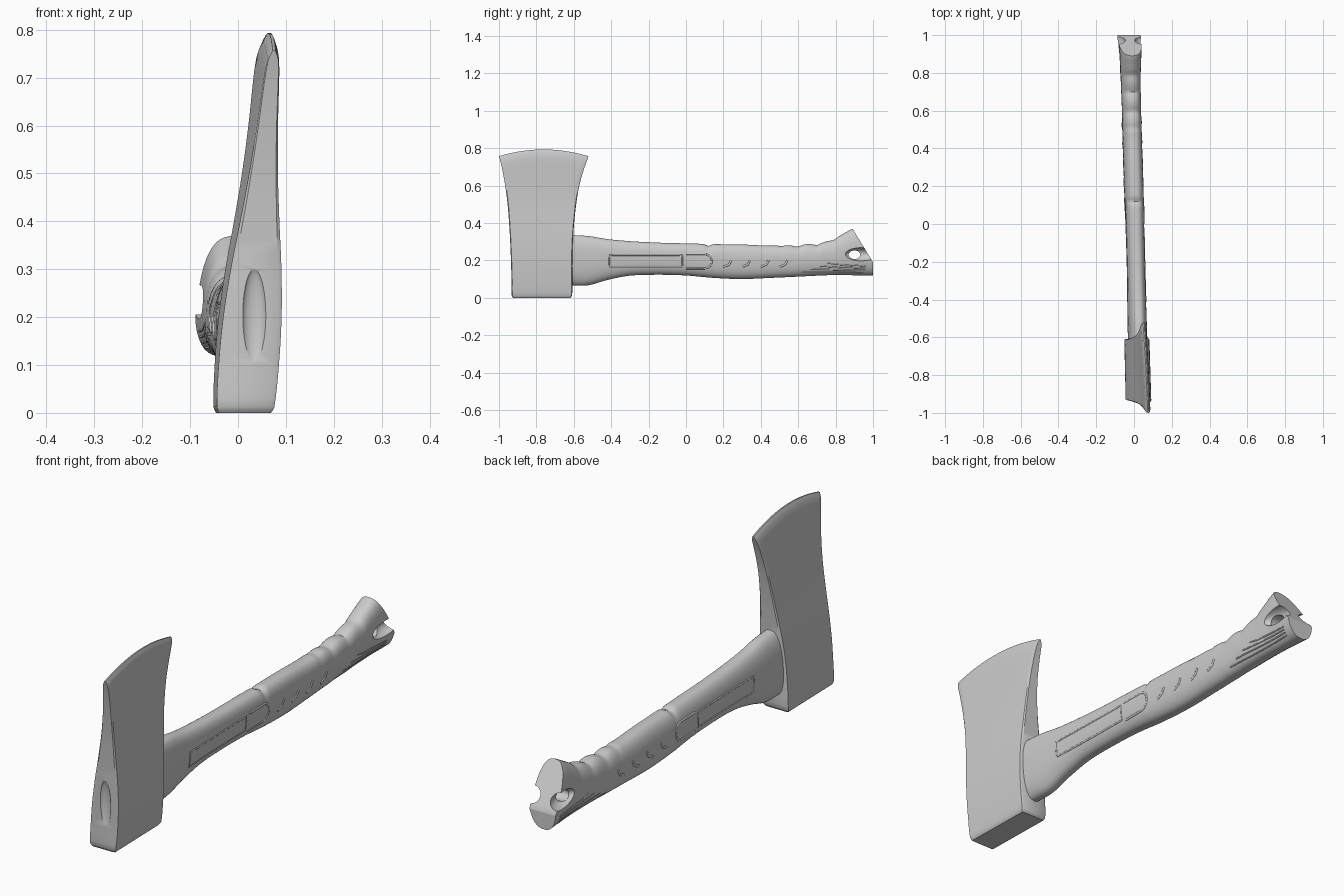
import bpy, bmesh, math
from mathutils import Vector

if "Cube" in bpy.data.objects:
    bpy.data.objects.remove(bpy.data.objects["Cube"])

LEAN = 0.075  # whole tool leans sideways with height


def interp(table, u, col):
    """Catmull-Rom style interpolation of one column of a table keyed on column 0."""
    n = len(table)
    i = max(j for j in range(n - 1) if j == 0 or table[j][0] <= u)
    slope = lambda a, b: (table[b][col] - table[a][col]) / (table[b][0] - table[a][0])
    a, b = table[i], table[i + 1]
    h = b[0] - a[0]
    t = min(max((u - a[0]) / h, 0), 1)
    m0 = slope(max(i - 1, 0), i + 1) * h
    m1 = slope(i, min(i + 2, n - 1)) * h
    return ((2*t**3 - 3*t*t + 1) * a[col] + (t**3 - 2*t*t + t) * m0
            + (3*t*t - 2*t**3) * b[col] + (t**3 - t*t) * m1)


def loft(name, rings):
    """Skin closed rings; caps are strips joining opposite points of each end ring."""
    bm = bmesh.new()
    vs = [[bm.verts.new(p) for p in r] for r in rings]
    n = len(rings[0])
    for a, b in zip(vs, vs[1:]):
        for i in range(n):
            bm.faces.new((a[i], a[(i + 1) % n], b[(i + 1) % n], b[i]))
    for r in (vs[0], vs[-1]):
        for i in range(n // 2 - 1):
            bm.faces.new((r[i], r[i + 1], r[n - 2 - i], r[n - 1 - i]))
    bmesh.ops.recalc_face_normals(bm, faces=bm.faces[:])
    me = bpy.data.meshes.new(name)
    bm.to_mesh(me)
    bm.free()
    ob = bpy.data.objects.new(name, me)
    bpy.context.collection.objects.link(ob)
    return ob


def activate(ob):
    bpy.ops.object.select_all(action='DESELECT')
    ob.select_set(True)
    bpy.context.view_layer.objects.active = ob


def carve(ob, loc, radii):
    """Subtract an ellipsoid."""
    bpy.ops.mesh.primitive_uv_sphere_add(segments=40, ring_count=24, radius=1, location=loc)
    cutter = bpy.context.object
    cutter.scale = radii
    cutter.hide_render = True
    activate(ob)
    m = ob.modifiers.new("carve", 'BOOLEAN')
    m.operation, m.solver, m.object = 'DIFFERENCE', 'EXACT', cutter
    bpy.ops.object.modifier_apply(modifier=m.name)
    bpy.data.objects.remove(cutter)


def smooth(ob, deg):
    activate(ob)
    bpy.ops.object.shade_smooth_by_angle(angle=math.radians(deg))


# Axe head: height, front y, back y, half thickness
HEAD = [(0.0, -.925, -.617, .054), (.012, -.932, -.609, .060), (.1, -.933, -.608, .063),
        (.2, -.936, -.608, .061), (.3, -.940, -.605, .053), (.4, -.946, -.598, .041),
        (.5, -.954, -.587, .030), (.6, -.967, -.570, .022), (.7, -.985, -.542, .016),
        (.738, -.995, -.527, .012), (.757, -1.0, -.522, .003)]
ts = [-1, -.975] + [k / 10 for k in range(-9, 10)] + [.975, 1]
levels = [0, .006, .012] + [.03 + .0236 * k for k in range(31)] + [.75, .757]
rings = []
for z in levels:
    yf, yb, hw = (interp(HEAD, z, c) for c in (1, 2, 3))
    ring = []
    for s, order in ((1, ts), (-1, ts[::-1])):
        for t in order:
            y = (yf + yb) / 2 + (yb - yf) / 2 * t
            zz = z + .036 * (1 - t * t) * (z / .757) ** 3
            twist = -(y + .93) * (.022 + .04 * zz)
            w = hw * (.86 if abs(t) == 1 else 1)
            ring.append((.015 + LEAN * zz + twist + s * w, y, zz))
    rings.append(ring)
head = loft("axe_head", rings)
carve(head, (.034, -.945, .195), (.027, .02, .108))  # shallow oval of the eye
smooth(head, 32)

# Handle: y, top z, bottom z, half width
HANDLE = [(-.75, .335, .065, .049), (-.61, .335, .065, .049), (-.52, .330, .067, .049),
          (-.42, .314, .095, .048), (-.3, .303, .118, .047), (-.15, .295, .123, .047),
          (0, .291, .119, .048), (.15, .287, .106, .050), (.3, .285, .100, .050),
          (.45, .279, .106, .050), (.6, .284, .113, .050), (.7, .293, .118, .051),
          (.78, .310, .121, .052), (.84, .342, .121, .054), (.9, .372, .120, .057),
          (1.0, .375, .118, .065)]
POW = 2.5


def section(y):
    top, bot, w = (interp(HANDLE, y, c) for c in (1, 2, 3))
    if .49 < y < .81:  # finger scallops
        top -= .012 * (1 - abs(math.sin(math.pi * (y - .49) / .105))) * min(1, (y - .49) / .03, (.81 - y) / .03)
    top -= .010 * math.exp(-((y - .12) / .015) ** 2)  # notch ahead of the grip
    return top, bot, w


def axis_x(y, z):
    return .004 - .0245 * y - .006 * max(0, y) ** 2 + LEAN * (z - .2)


def side_point(y, z, s, lift=0):
    top, bot, w = section(y)
    t = min(abs((z - (top + bot) / 2) / ((top - bot) / 2)), .97)
    return (axis_x(y, z) + s * (w * (1 - t ** POW) ** (1 / POW) + lift), y, z)


N = 40
rings = []
for k in range(176):
    y = -.75 + .01 * k
    top, bot, w = section(y)
    ring = []
    for i in range(N):
        a = 2 * math.pi * (i + .5) / N
        c, s = math.cos(a), math.sin(a)
        z = (top + bot) / 2 + (top - bot) / 2 * math.copysign(abs(c) ** (2 / POW), c)
        ring.append((axis_x(y, z) + w * math.copysign(abs(s) ** (2 / POW), s), y, z))
    rings.append(ring)
handle = loft("handle", rings)

# Slanted butt end
bm = bmesh.new()
bm.from_mesh(handle.data)
bmesh.ops.bisect_plane(bm, geom=bm.verts[:] + bm.edges[:] + bm.faces[:],
                       plane_co=(0, 1, .19), plane_no=Vector((0, .18, .11)).normalized(),
                       clear_outer=True)
bmesh.ops.holes_fill(bm, edges=[e for e in bm.edges if e.is_boundary])
bmesh.ops.recalc_face_normals(bm, faces=bm.faces[:])
bm.to_mesh(handle.data)
bm.free()

# Lanyard hole with a scoop on each side running out to the butt
cx = axis_x(.92, .235)
for s in (-1, 1):
    carve(handle, (cx + s * .066, .935, .232), (.046, .085, .036))
carve(handle, (cx, .9, .23), (.12, .032, .024))
smooth(handle, 35)


def ridge(name, path, s, radius, closed=False):
    """Raised line lying on one side of the handle."""
    pts = []
    for (y0, z0), (y1, z1) in zip(path, path[1:] + path[:1] if closed else path[1:]):
        n = max(2, int(math.hypot(y1 - y0, z1 - z0) / .015))
        pts += [(y0 + (y1 - y0) * k / n, z0 + (z1 - z0) * k / n) for k in range(n)]
    if not closed:
        pts.append(path[-1])
    cu = bpy.data.curves.new(name, 'CURVE')
    cu.dimensions = '3D'
    cu.bevel_depth, cu.bevel_resolution, cu.use_fill_caps = radius, 2, True
    sp = cu.splines.new('POLY')
    sp.points.add(len(pts) - 1)
    for p, (y, z) in zip(sp.points, pts):
        p.co = (*side_point(y, z, s, -radius * .45), 1)
    sp.use_cyclic_u = closed
    bpy.context.collection.objects.link(bpy.data.objects.new(name, cu))


# Grip details on both sides
for s, side in ((1, "right"), (-1, "left")):
    ridge("panel_rim_" + side, [(-.41, .165), (-.02, .165), (-.02, .228), (-.41, .228)], s, .004, True)
    cap = [(.1 + .038 * math.cos(a), .195 + .038 * math.sin(a))
           for a in [math.radians(-90 + 20 * k) for k in range(10)]]
    ridge("panel_end_" + side, [(.0, .157)] + cap + [(.0, .233)], s, .005)
    for k in range(4):
        y = .2 + .1 * k
        ridge(f"grip_bar_{side}_{k+1}", [(y, .165), (y + .03, .178), (y + .042, .2)], s, .006)
    for k in range(4):
        ridge(f"grip_rib_{side}_{k+1}", [(.62 + .045 * k, .135 + .017 * k), (.8, .136 + .014 * k),
                                         (.96, .137 + .011 * k)], s, .003)
